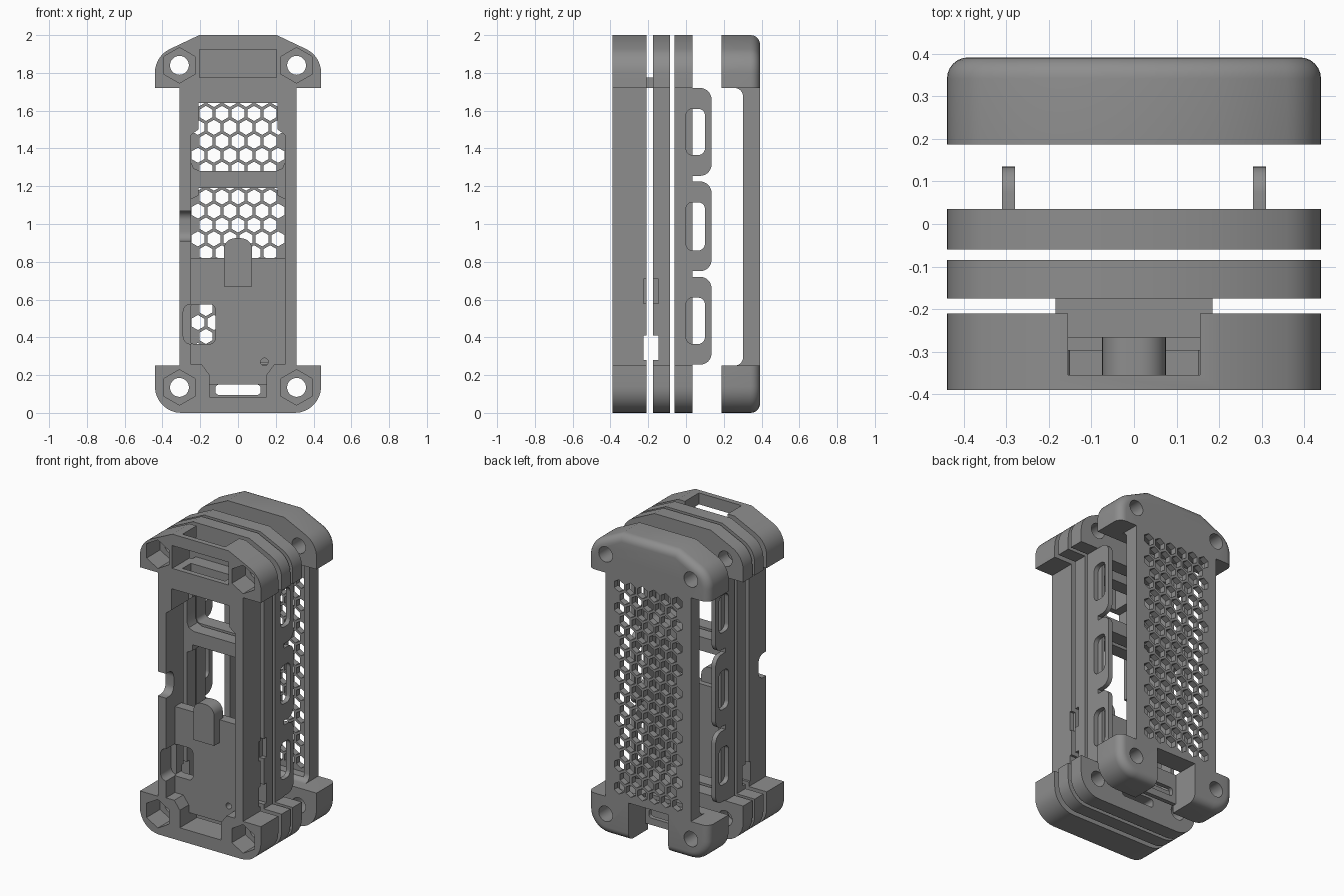
import bpy, bmesh, math

if "Cube" in bpy.data.objects:
    bpy.data.objects.remove(bpy.data.objects["Cube"])

grey = bpy.data.materials.new("plain grey")
grey.diffuse_color = (0.27, 0.27, 0.27, 1)
grey.use_nodes = True
grey.node_tree.nodes["Principled BSDF"].inputs["Base Color"].default_value = grey.diffuse_color


def prism(name, outlines, a, b, axis="y"):
    """Extrude (u, z) outlines from a to b along y or x."""
    bm = bmesh.new()
    for pts in outlines:
        loops = []
        for d in (a, b):
            loops.append([bm.verts.new((u, d, z) if axis == "y" else (d, u, z)) for u, z in pts])
        lo, hi = loops
        bm.faces.new(lo)
        bm.faces.new(hi[::-1])
        for i in range(len(pts)):
            j = (i + 1) % len(pts)
            bm.faces.new((lo[j], lo[i], hi[i], hi[j]))
    bmesh.ops.recalc_face_normals(bm, faces=bm.faces)
    me = bpy.data.meshes.new(name)
    bm.to_mesh(me)
    bm.free()
    me.materials.append(grey)
    ob = bpy.data.objects.new(name, me)
    bpy.context.collection.objects.link(ob)
    return ob


def arc(cx, cz, r, a0, a1, n=8):
    return [(cx + r * math.cos(math.radians(a0 + (a1 - a0) * i / n)),
             cz + r * math.sin(math.radians(a0 + (a1 - a0) * i / n))) for i in range(n + 1)]


def rrect(u0, u1, z0, z1, r=0.0):
    if not r:
        return [(u0, z0), (u1, z0), (u1, z1), (u0, z1)]
    return (arc(u1 - r, z0 + r, r, -90, 0) + arc(u1 - r, z1 - r, r, 0, 90) +
            arc(u0 + r, z1 - r, r, 90, 180) + arc(u0 + r, z0 + r, r, 180, 270))


def ngon(cx, cz, r, n):
    return [(cx + r * math.sin(2 * math.pi * i / n), cz + r * math.cos(2 * math.pi * i / n)) for i in range(n)]


def combine(ob, outlines, a, b, axis="y", op="DIFFERENCE"):
    tool = prism("tool", outlines, a, b, axis)
    mod = ob.modifiers.new("bool", "BOOLEAN")
    mod.operation, mod.object, mod.solver = op, tool, "EXACT"
    bpy.context.view_layer.objects.active = ob
    bpy.ops.object.modifier_apply(modifier=mod.name)
    bpy.data.objects.remove(tool)


def symmetric(half):
    return half + [(-x, z) for x, z in reversed(half)]


# Shared outlines and bolt pattern
foot = arc(0.30, 0.14, 0.14, -90, 0)
head = arc(0.30, 1.80, 0.14, 0, 65) + [(0.205, 2.0)]
hull = symmetric(foot + head)
body = symmetric(foot + [(0.44, 0.25), (0.31, 0.25), (0.31, 1.72), (0.44, 1.72)] + head)
bolts = [(sx * 0.31, z) for sx in (-1, 1) for z in (0.135, 1.84)]
bolt_holes = [ngon(x, z, 0.05, 32) for x, z in bolts]
port = [rrect(-0.12, 0.12, 0.095, 0.15, 0.02)]

# Front shell: open frame
shell = prism("front_shell", [body], -0.39, -0.21)
opening = symmetric([(0.15, 0.085), (0.15, 0.20), (0.19, 0.255), (0.25, 0.255),
                     (0.25, 1.47), (0.21, 1.50), (0.21, 1.64)])
combine(shell, [opening], -0.5, -0.1)
combine(shell, bolt_holes, -0.5, 0)
combine(shell, [ngon(x, z, 0.094, 6) for x, z in bolts], -0.5, -0.25)
combine(shell, [rrect(-0.205, 0.205, 1.775, 1.925)], -0.5, -0.1)
combine(shell, [rrect(-0.155, 0.155, 1.5, 2.1)], -0.355, -0.1)
# Side scoop, pocket and slots
combine(shell, [rrect(-0.29, -0.2, 0.365, 0.575, 0.04)], -0.5, -0.28)
combine(shell, [rrect(-0.5, -0.31, 0.91, 1.07, 0.05)], -0.4, -0.22, "x")
combine(shell, [rrect(-0.225, -0.1, 0.28, 0.41)], -0.5, 0.5, "x")
combine(shell, [rrect(-0.225, -0.1, 0.58, 0.71)], 0.28, 0.5, "x")

# Inner panel with small cut-outs
panel = prism("inner_panel", [symmetric([(0.15, 0.15), (0.15, 0.20), (0.19, 0.255),
                                         (0.25, 0.255), (0.25, 0.82)])], -0.297, -0.23)
combine(panel, [rrect(-0.26, -0.12, 0.365, 0.575, 0.03), ngon(0.14, 0.27, 0.02, 20)], -0.5, 0)

# Rounded tongue standing off the panel
prism("tongue", [[(-0.075, 0.67), (0.075, 0.67)] + arc(0.015, 0.865, 0.06, 0, 90) +
                 arc(-0.015, 0.865, 0.06, 90, 180)], -0.355, -0.265)

# Front middle layer with two stepped windows and a step at the top
middle = prism("middle_layer", [body], -0.175, -0.085)
upper = symmetric([(0.20, 1.28), (0.235, 1.295), (0.25, 1.33), (0.25, 1.47), (0.21, 1.50), (0.21, 1.64)])
lower = symmetric([(0.25, 0.255), (0.25, 1.13), (0.21, 1.15), (0.21, 1.19)])
combine(middle, [upper, lower], -0.5, 0)
combine(middle, bolt_holes + port, -0.5, 0)
combine(middle, [rrect(-0.225, -0.145, 0.28, 0.41)], -0.5, 0.5, "x")
combine(middle, [rrect(-0.225, -0.145, 0.58, 0.71)], 0.28, 0.5, "x")
prism("top_step", [rrect(-0.155, 0.155, 1.72, 1.775)], -0.267, -0.17)
prism("top_step_base", [rrect(-0.185, 0.185, 1.72, 1.775)], -0.21, -0.17)

# Rear middle layer with side loops
rear = prism("rear_layer", [body], -0.06, 0.035)
combine(rear, [rrect(-0.26, 0.26, 0.255, 1.19, 0.03), rrect(-0.26, 0.26, 1.28, 1.68, 0.03)], -0.5, 0.5)
combine(rear, bolt_holes + port, -0.5, 0.5)
for z0, z1 in ((0.255, 0.72), (0.75, 1.225), (1.255, 1.72)):
    for x0, x1 in ((-0.31, -0.28), (0.28, 0.31)):
        tab = [(0.0, z0)] + arc(0.075, z0 + 0.06, 0.06, -90, 0) + arc(0.075, z1 - 0.06, 0.06, 0, 90) + [(0.0, z1)]
        combine(rear, [tab], x0, x1, "x", "UNION")
    for x0, x1 in ((-0.5, -0.28), (0.28, 0.5)):
        combine(rear, [rrect(0.0, 0.10, z0 + 0.11, z1 - 0.11, 0.035)], x0, x1, "x")

# Back cover: rounded hull, waisted sides, hollowed inside
cover = prism("back_cover", [hull], 0.187, 0.392)
bm = bmesh.new()
bm.from_mesh(cover.data)
rim = [e for e in bm.edges if all(v.co.y > 0.39 for v in e.verts)]
bmesh.ops.bevel(bm, geom=rim, offset=0.05, segments=6, profile=0.5, affect="EDGES")
bm.to_mesh(cover.data)
bm.free()
combine(cover, [rrect(-0.6, -0.31, 0.25, 1.72), rrect(0.31, 0.6, 0.25, 1.72)], 0, 0.6)
combine(cover, [rrect(0.1, 0.302, 0.25, 1.72, 0.045)], -0.5, 0.5, "x")
combine(cover, [rrect(-0.27, 0.27, 0.27, 1.70)], 0.1, 0.352)
combine(cover, bolt_holes, 0, 0.6)
# Port recess with a slotted wall behind it
combine(cover, [rrect(-0.145, 0.145, -0.1, 0.25)], 0.215, 0.6)
combine(cover, [rrect(-0.145, 0.145, -0.1, 0.05)] + port, 0, 0.6)

# Honeycomb vents
cells = []
for k in range(-4, 15):
    row = [(i - 2.5) * 0.085 for i in range(6)] if k % 2 == 0 else [(i - 2) * 0.085 for i in range(5)]
    cells += [ngon(x, 1.364 - 0.0738 * k, 0.04, 6) for x in row]
combine(cover, cells, 0, 0.6)

# Smooth rounded walls, keep hard edges
for ob in bpy.context.scene.objects:
    bpy.context.view_layer.objects.active = ob
    ob.select_set(True)
bpy.ops.object.shade_smooth_by_angle(angle=math.radians(30))
